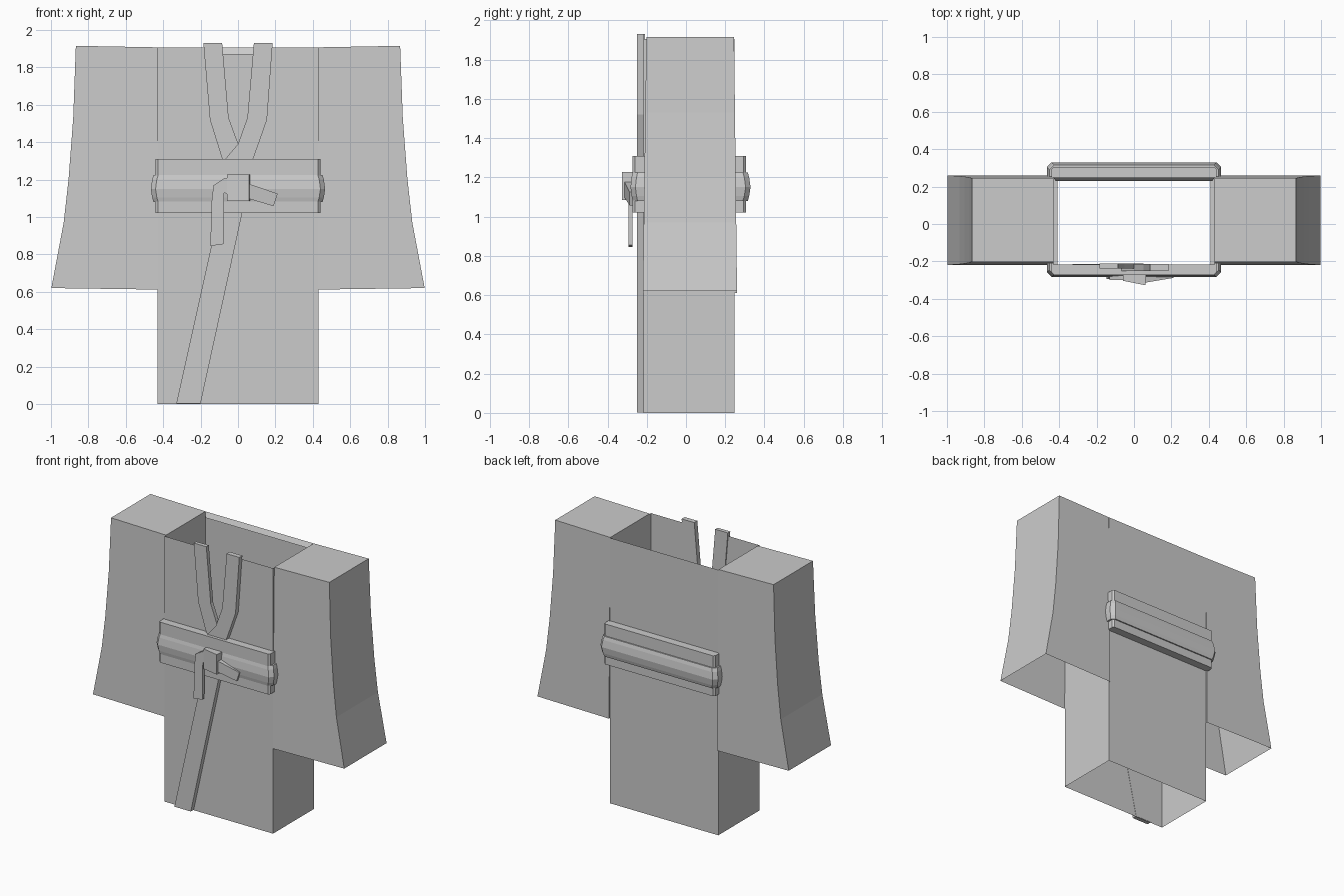
import bpy, bmesh

if "Cube" in bpy.data.objects:
    bpy.data.objects.remove(bpy.data.objects["Cube"])


def make(name, verts, faces):
    me = bpy.data.meshes.new(name)
    me.from_pydata(verts, [], faces)
    bm = bmesh.new()
    bm.from_mesh(me)
    bmesh.ops.recalc_face_normals(bm, faces=bm.faces)
    bm.to_mesh(me)
    bm.free()
    ob = bpy.data.objects.new(name, me)
    bpy.context.collection.objects.link(ob)
    return ob


def loft(name, sections, closed=False, caps=()):
    """Skin equal-length point loops; caps lists the section indices to fill."""
    n = len(sections[0])
    verts = [p for s in sections for p in s]
    m = len(sections)
    faces = []
    for k in range(m if closed else m - 1):
        a, b = k * n, (k + 1) % m * n
        faces += [(a + i, a + (i + 1) % n, b + (i + 1) % n, b + i) for i in range(n)]
    faces += [tuple(k * n + i for i in range(n)) for k in caps]
    return make(name, verts, faces)


def strip(name, pairs, y0, y1):
    """Flat band: pairs of (left x, right x, left z, right z) rows, thick in y."""
    secs = [[(a, y0, za), (b, y0, zb), (b, y1, zb), (a, y1, za)] for a, b, za, zb in pairs]
    return loft(name, secs, caps=(0, len(secs) - 1))


def rect(hx, y0, y1, z, c):
    """Rectangle loop with chamfered corners."""
    return [(-hx + c, y0, z), (hx - c, y0, z), (hx, y0 + c, z), (hx, y1 - c, z),
            (hx - c, y1, z), (-hx + c, y1, z), (-hx, y1 - c, z), (-hx, y0 + c, z)]


# Robe body: open-ended sheet with a V neck in the front
W, F, B, T = 0.43, -0.217, 0.248, 1.905
front = [(-W, 0), (W, 0), (W, T), (0.13, T), (0.10, 1.52), (0.02, 1.36),
         (-0.02, 1.36), (-0.10, 1.52), (-0.13, T), (-W, T)]
verts = [(x, F, z) for x, z in front] + [(W, B, 0), (W, B, T), (-W, B, T), (-W, B, 0)]
make("robe_body", verts, [tuple(range(10)), (1, 10, 11, 2), (10, 13, 12, 11), (13, 0, 9, 12)])

# Folded hem inside the back neckline
make("back_neck_hem", [(-W, B, T), (W, B, T), (W - 0.01, 0.23, 1.87), (-W + 0.01, 0.23, 1.87)],
     [(0, 1, 2, 3)])

# Wide sleeves, closed above and open below
outline = [(0.867, 1.915, 0), (0.881, 1.53, 0.3), (0.906, 1.2, 0.55),
           (0.932, 0.97, 0.73), (0.998, 0.62, 1)]
for side, s in (("right", 1), ("left", -1)):
    secs = []
    for x, z, t in outline:
        f, b = -0.202 - 0.018 * t, 0.245 + 0.015 * t
        zi = z - 0.008
        secs.append([(s * W, f, zi), (s * x, f, z), (s * x, b, z), (s * W, b, zi)])
    loft(side + "_sleeve", secs, caps=(0,))

# Collar bands: the under one stops behind the belt, the outer one runs to the hem
strip("under_collar", [(-0.185, -0.085, 1.93, 1.93), (-0.15, -0.05, 1.52, 1.53),
                       (-0.075, 0.02, 1.28, 1.34), (-0.06, 0.05, 1.24, 1.25)], -0.238, -0.21)
strip("outer_collar", [(0.085, 0.185, 1.93, 1.93), (0.05, 0.155, 1.53, 1.52),
                       (0.0, 0.113, 1.39, 1.40), (-0.085, 0.07, 1.29, 1.28),
                       (-0.108, 0.018, 1.0, 1.0), (-0.33, -0.2, 0.003, 0.003)], -0.25, -0.215)

# Wide sash around the waist
o, i = (0.44, -0.272, 0.306), (W, F, B)
loft("waist_sash", [rect(*i, 1.02, 0.002), rect(*o, 1.02, 0.012),
                    rect(*o, 1.31, 0.012), rect(*i, 1.31, 0.002)], closed=True)

# Rounded cord over the sash
prof = [(-0.03, 1.08), (0.012, 1.08), (0.019, 1.105), (0.026, 1.15),
        (0.019, 1.2), (0.012, 1.225), (-0.03, 1.225)]
loft("sash_cord", [rect(0.44 + d, -0.262 - d * 0.8, 0.303 + d, z, 0.025) for d, z in prof],
     closed=True)

# Knot: tapered block leaning forward on its right side
loft("knot", [[(-0.06, -0.27, z), (-0.06, -0.303, z), (0.06, -0.327, z), (0.065, -0.27, z)]
              for z in (1.085, 1.228)], caps=(0, 1))

# Hanging cord tail and its fold into the knot
strip("hanging_tail", [(-0.13, -0.07, 1.17, 1.21), (-0.14, -0.075, 1.1, 1.1),
                       (-0.148, -0.078, 0.845, 0.855)], -0.293, -0.272)
strip("tail_fold", [(-0.13, -0.05, 1.17, 1.215), (-0.075, -0.05, 1.13, 1.12)], -0.3, -0.272)

# Short cord end on the other side
loft("short_tail", [[(0.05, -0.315, 1.18), (0.05, -0.275, 1.18), (0.05, -0.275, 1.1), (0.05, -0.315, 1.1)],
                    [(0.212, -0.288, 1.125), (0.212, -0.27, 1.125), (0.19, -0.27, 1.058), (0.19, -0.288, 1.058)]],
     caps=(0, 1))
